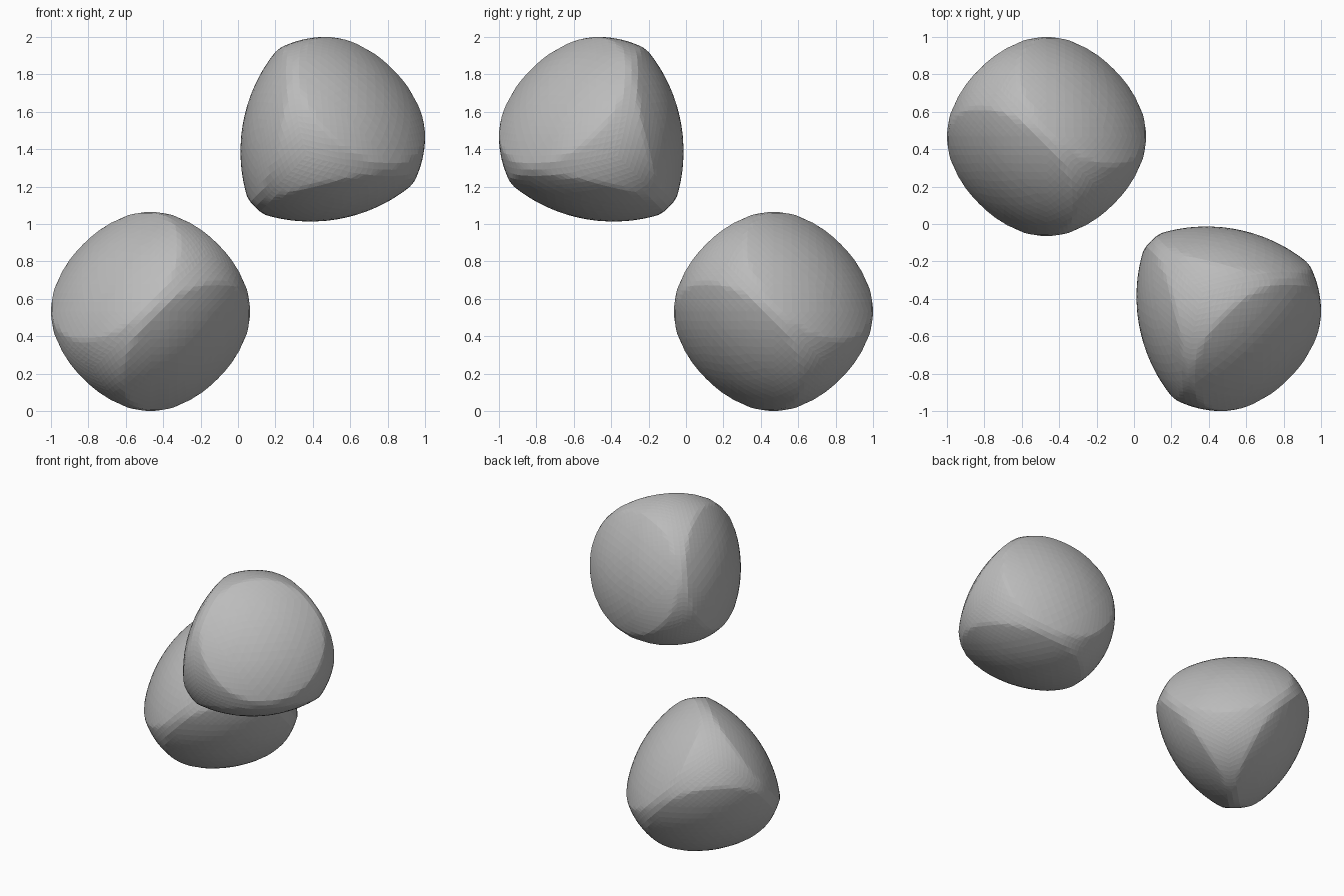
import bpy, bmesh
from mathutils import Vector

if "Cube" in bpy.data.objects:
    bpy.data.objects.remove(bpy.data.objects["Cube"])

RHO = 0.5325          # radius of the central ball
CAP_R = 0.85          # radius of the four flatter face caps
CAP_D = 0.411         # distance of each cap centre behind the middle

grey = bpy.data.materials.new("plain grey")
grey.diffuse_color = (0.5, 0.5, 0.5, 1)
grey.use_nodes = True
grey.node_tree.nodes["Principled BSDF"].inputs["Base Color"].default_value = grey.diffuse_color


def rounded_tetrahedron(name, centre, corners):
    """Ball subdivided from a tetrahedron, cut by four large spherical caps."""
    corners = [Vector(c).normalized() for c in corners]
    bm = bmesh.new()
    for c in corners:
        bm.verts.new(c)
    bmesh.ops.convex_hull(bm, input=bm.verts[:])
    for _ in range(5):
        bmesh.ops.subdivide_edges(bm, edges=bm.edges[:], cuts=1, use_grid_fill=True)
        for v in bm.verts:
            v.co.normalize()
    # pull each vertex in to the nearest of ball and caps
    for v in bm.verts:
        u = v.co.normalized()
        r = RHO
        for c in corners:
            k = CAP_D * u.dot(c)
            r = min(r, k + (k * k + CAP_R ** 2 - CAP_D ** 2) ** 0.5)
        v.co = u * r
    bmesh.ops.recalc_face_normals(bm, faces=bm.faces[:])
    mesh = bpy.data.meshes.new(name)
    bm.to_mesh(mesh)
    bm.free()
    mesh.materials.append(grey)
    ob = bpy.data.objects.new(name, mesh)
    ob.location = centre
    bpy.context.collection.objects.link(ob)


# lower solid: edge midpoints lie on the axes
rounded_tetrahedron("lower_solid", (-0.4675, 0.4675, 0.5325),
                    [(-1, -1, -1), (1, -1, 1), (1, 1, -1), (-1, 1, 1)])
# upper solid: one corner points back, left and down
rounded_tetrahedron("upper_solid", (0.4675, -0.4675, 1.4675),
                    [(-1, 1, -1), (-1, -5, -1), (5, 1, -1), (-1, 1, 5)])
